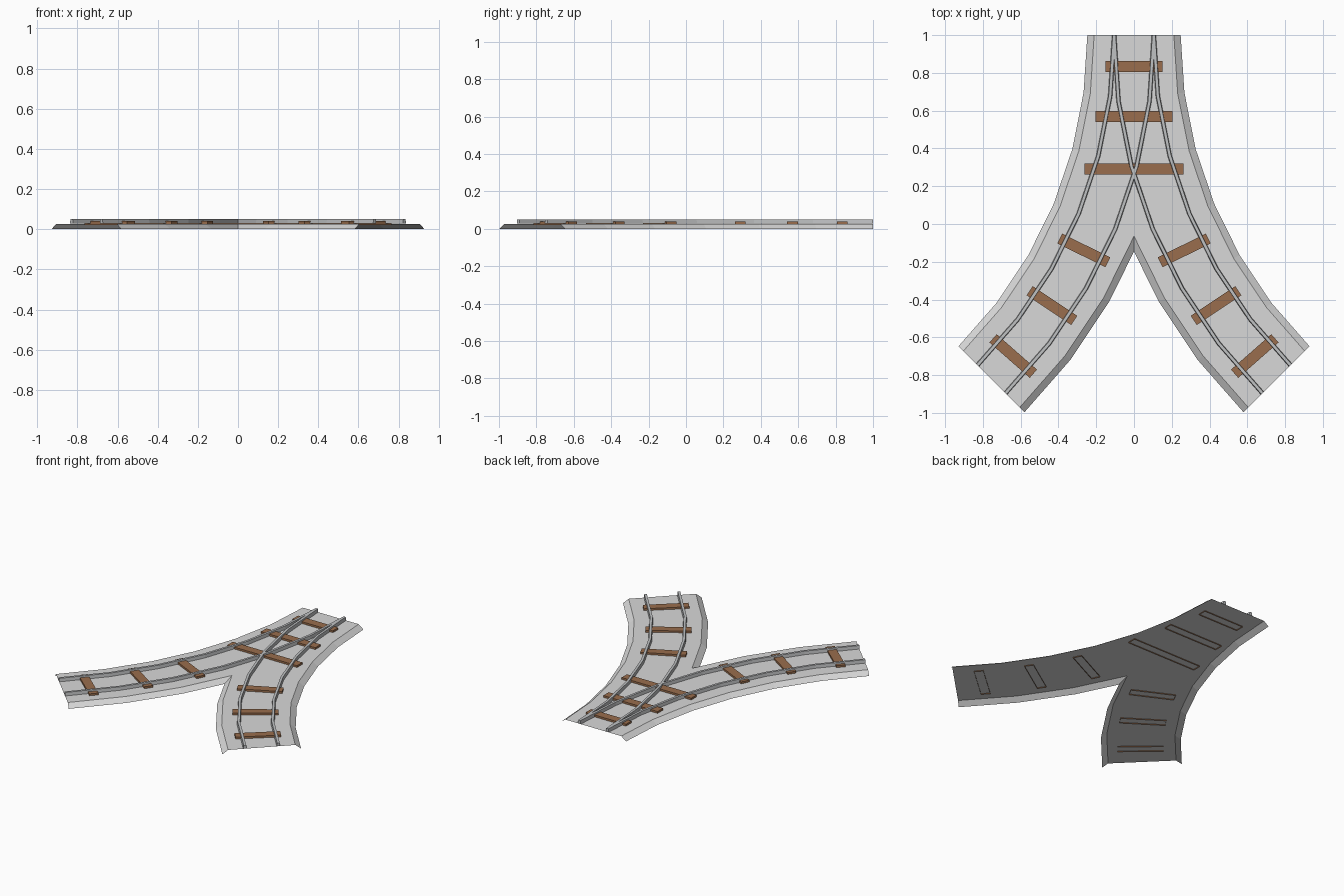
import bpy, bmesh, math
from mathutils import Matrix, Vector

cube = bpy.data.objects.get("Cube")
if cube:
    bpy.data.objects.remove(cube)

RADIUS = 2.577      # centre line of one curved branch
STEPS = 6           # straight pieces in the 45 degree bend
BED_TOP = 0.027


def material(name, rgb):
    mat = bpy.data.materials.new(name)
    mat.use_nodes = True
    mat.diffuse_color = (*rgb, 1)
    mat.node_tree.nodes["Principled BSDF"].inputs["Base Color"].default_value = (*rgb, 1)
    return mat


gravel = material("gravel grey", (0.69, 0.69, 0.69))
steel = material("steel grey", (0.53, 0.54, 0.55))
wood = material("wood brown", (0.32, 0.155, 0.075))


def arc_point(offset, angle, z=0):
    r = RADIUS + offset
    return Vector((r * math.cos(angle) - RADIUS, 1 - r * math.sin(angle), z))


def sweep(bm, profile, closed):
    """Sweep an (offset, height) profile round the left branch."""
    rings = [[bm.verts.new(arc_point(o, math.radians(45) * i / STEPS, z)) for o, z in profile]
             for i in range(STEPS + 1)]
    count = len(profile)
    for a, b in zip(rings, rings[1:]):
        for j in range(count if closed else count - 1):
            k = (j + 1) % count
            bm.faces.new((a[j], b[j], b[k], a[k]))
    if closed:
        bm.faces.new(rings[0])
        bm.faces.new(rings[-1][::-1])


def finish(bm, name, mat, mirror=False, merge=False):
    mesh = bpy.data.meshes.new(name)
    bm.to_mesh(mesh)
    bm.free()
    mesh.materials.append(mat)
    obj = bpy.data.objects.new(name, mesh)
    bpy.context.collection.objects.link(obj)
    if mirror:
        mod = obj.modifiers.new("Mirror", "MIRROR")
        mod.use_mirror_merge = merge
    return obj


# Gravel bed: open shell with sloped shoulders, cut at the middle and mirrored
bm = bmesh.new()
sweep(bm, [(-0.247, 0), (-0.211, BED_TOP), (0.211, BED_TOP), (0.247, 0)], False)
bmesh.ops.bisect_plane(bm, geom=bm.verts[:] + bm.edges[:] + bm.faces[:],
                       plane_co=(0, 0, 0), plane_no=(1, 0, 0), clear_outer=True)
bm.normal_update()
for face in bm.faces:
    if face.normal.z < 0:
        face.normal_flip()
finish(bm, "gravel_bed", gravel, True, True)

# Rails: two per branch, crossing in the middle, slightly wider at the foot
for name, offset in (("outer_rail", -0.105), ("inner_rail", 0.105)):
    bm = bmesh.new()
    foot, head = 0.011, 0.008
    base = BED_TOP + 0.0005
    sweep(bm, [(offset - foot, base), (offset - head, 0.05),
               (offset + head, 0.05), (offset + foot, base)], True)
    bmesh.ops.recalc_face_normals(bm, faces=bm.faces)
    finish(bm, name, steel, True)


# Sleepers: boxes without a bottom, sunk through the bed
def sleeper(name, centre, half_length, angle=0, mirror=False):
    bm = bmesh.new()
    low, high = 0.021, 0.04
    place = (Matrix.Translation((centre.x, centre.y, (low + high) / 2))
             @ Matrix.Rotation(-angle, 4, "Z")
             @ Matrix.Diagonal((half_length * 2, 0.058, high - low, 1)))
    bmesh.ops.create_cube(bm, size=1, matrix=place)
    bm.normal_update()
    bottom = [f for f in bm.faces if f.normal.z < -0.9]
    bmesh.ops.delete(bm, geom=bottom, context="FACES")
    finish(bm, name, wood, mirror)


for i, (y, half) in enumerate(((0.835, 0.152), (0.57, 0.205), (0.29, 0.263))):
    sleeper(f"shared_sleeper_{i + 1}", Vector((0, y, 0)), half)
for i, degrees in enumerate((26.25, 33.75, 41.25)):
    a = math.radians(degrees)
    sleeper(f"branch_sleepers_{i + 1}", arc_point(0, a), 0.142, a, True)
